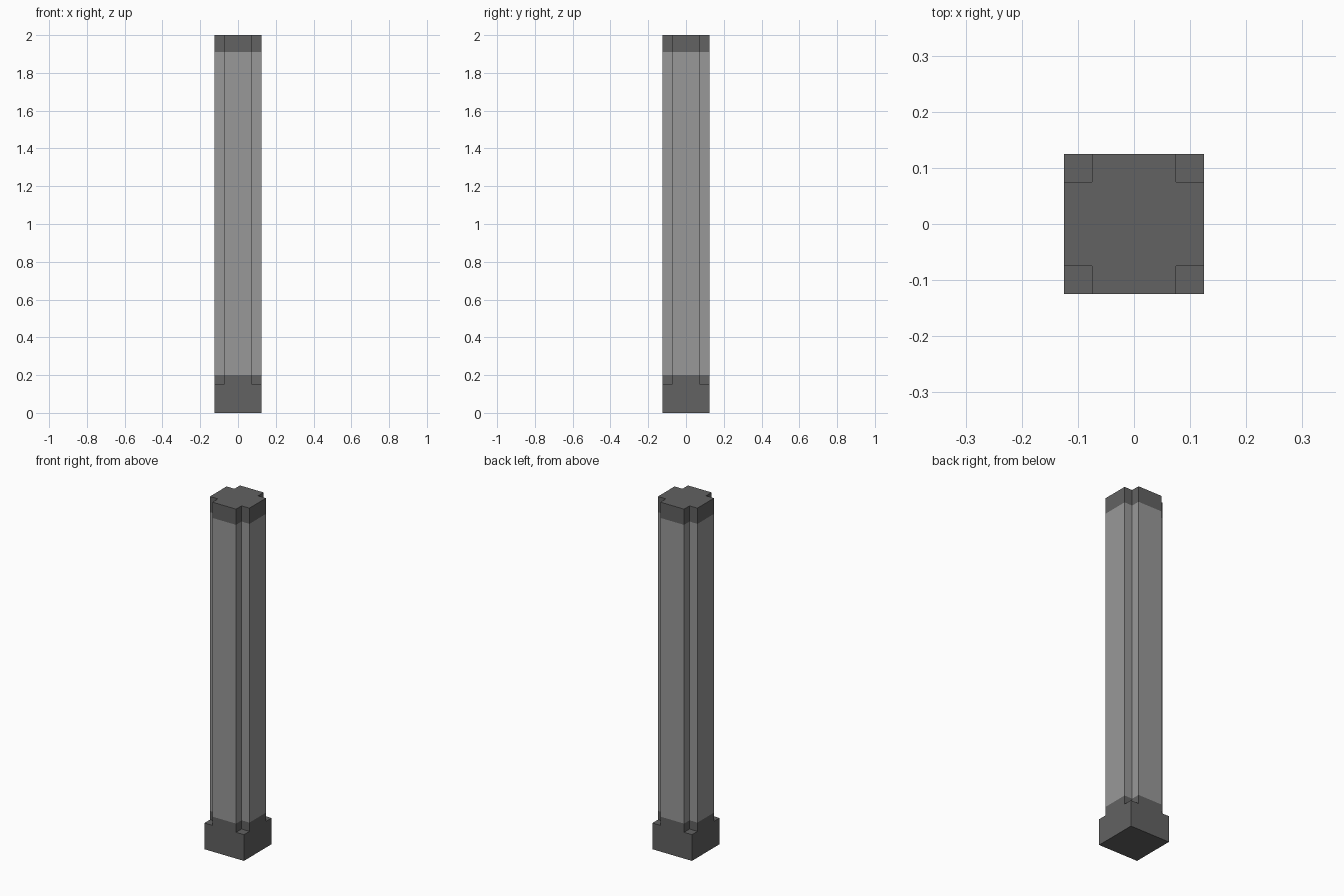
import bpy
import bmesh

if "Cube" in bpy.data.objects:
    bpy.data.objects.remove(bpy.data.objects["Cube"], do_unlink=True)

HALF = 0.125        # half width of the column
INNER = 0.075       # where the corner notches begin
PLINTH_TOP = 0.15
BAND_LOW, BAND_HIGH, TOP = 0.20, 1.91, 2.0
QUADRANTS = [(1, 1), (-1, 1), (-1, -1), (1, -1)]


def make_material(name, value):
    mat = bpy.data.materials.new(name)
    mat.use_nodes = True
    color = (value, value, value, 1.0)
    mat.diffuse_color = color
    mat.node_tree.nodes["Principled BSDF"].inputs["Base Color"].default_value = color
    return mat


light_grey = make_material("light grey", 0.315)
dark_grey = make_material("dark grey", 0.122)


def finish(bm, name, materials):
    bmesh.ops.recalc_face_normals(bm, faces=bm.faces[:])
    mesh = bpy.data.meshes.new(name)
    bm.to_mesh(mesh)
    bm.free()
    for mat in materials:
        mesh.materials.append(mat)
    obj = bpy.data.objects.new(name, mesh)
    bpy.context.collection.objects.link(obj)
    return obj


def ring(bm, outline, z):
    return [bm.verts.new((x, y, z)) for x, y in outline]


def bridge(bm, low, high, material=0):
    for i in range(len(low)):
        j = (i + 1) % len(low)
        face = bm.faces.new((low[i], low[j], high[j], high[i]))
        face.material_index = material


# Square outline and notched outline, both counter-clockwise
square = [(sx * HALF, sy * HALF) for sx, sy in QUADRANTS]
cross = []
for sx, sy in QUADRANTS:
    corner = [(sx * HALF, sy * INNER), (sx * INNER, sy * INNER), (sx * INNER, sy * HALF)]
    cross += corner if sx * sy > 0 else corner[::-1]

# Plinth: square block whose top shows only as a ledge in each notch
bm = bmesh.new()
bottom = ring(bm, square, 0)
upper = ring(bm, square, PLINTH_TOP)
bm.faces.new(bottom[::-1])
bridge(bm, bottom, upper)
notch = ring(bm, cross, PLINTH_TOP)
for i, corner in enumerate(upper):
    a, b, c = notch[3 * i:3 * i + 3]
    ledge = bm.faces.new((a, corner, c, b))
    ledge.normal_update()
plinth = finish(bm, "plinth", [dark_grey])

# Shaft: notched profile with dark bands at its foot and head
bm = bmesh.new()
levels = [ring(bm, cross, z) for z in (PLINTH_TOP, BAND_LOW, BAND_HIGH, TOP)]
for k, material in enumerate((1, 0, 1)):
    bridge(bm, levels[k], levels[k + 1], material)
cap = bm.faces.new(levels[-1])
cap.material_index = 1
shaft = finish(bm, "shaft", [light_grey, dark_grey])
